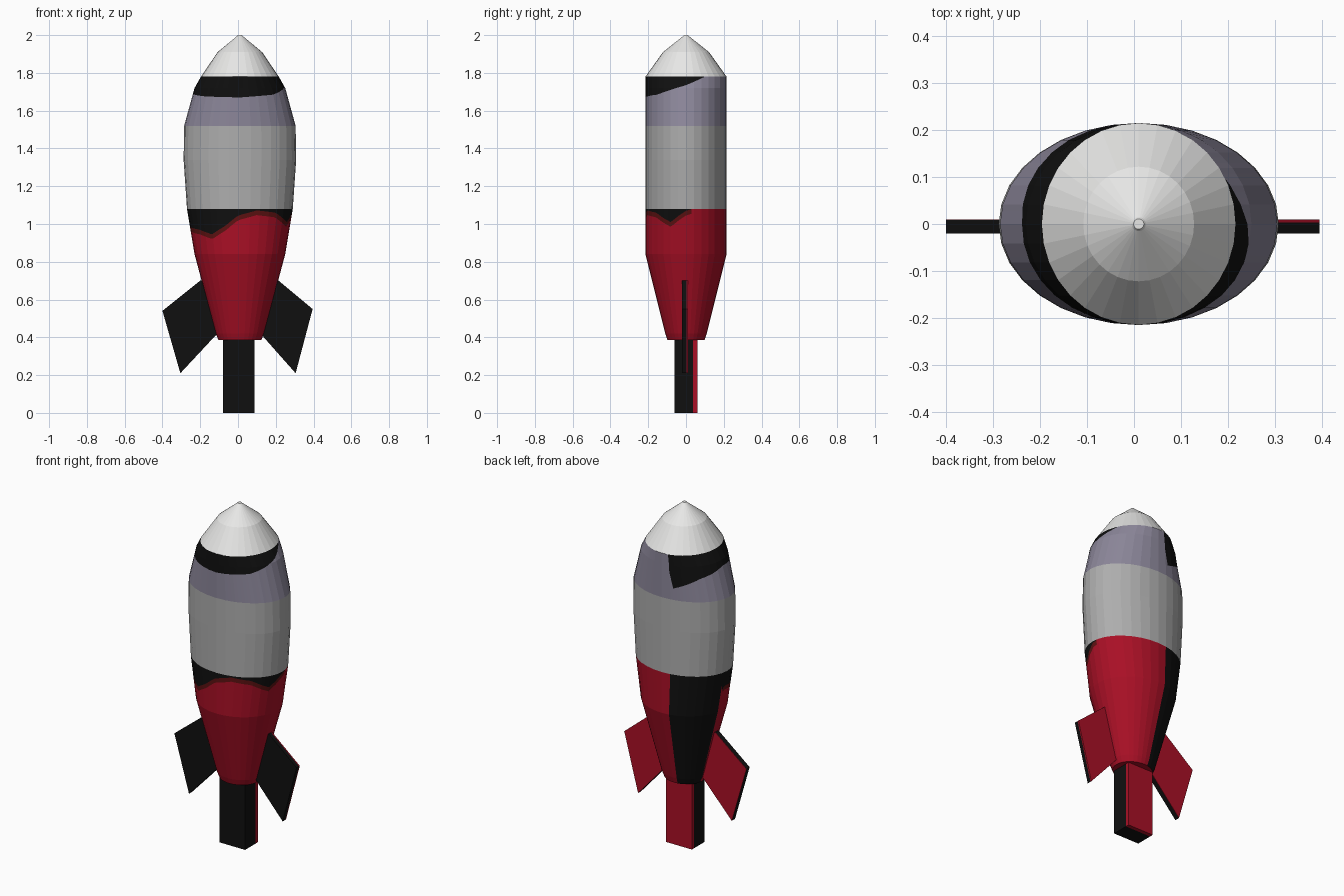
import bpy, bmesh, math

if "Cube" in bpy.data.objects:
    bpy.data.objects.remove(bpy.data.objects["Cube"])

CX = 0.01      # body axis is slightly off centre
SIDES = 32


def material(name, rgb):
    m = bpy.data.materials.new(name)
    m.diffuse_color = (*rgb, 1)
    m.use_nodes = True
    m.node_tree.nodes["Principled BSDF"].inputs["Base Color"].default_value = m.diffuse_color
    return m


RED = material("red", (0.40, 0.005, 0.019))
BLACK = material("black", (0.005, 0.005, 0.005))
MAROON = material("dark_red", (0.11, 0.006, 0.006))
GREY = material("grey", (0.42, 0.42, 0.42))
LILAC = material("lilac_grey", (0.26, 0.24, 0.32))
WHITE = material("white", (0.80, 0.80, 0.79))


def interp(table, t):
    """Linear lookup; each row is (key, value, ...)."""
    if t <= table[0][0]:
        return table[0][1:]
    for a, b in zip(table, table[1:]):
        if t <= b[0]:
            k = (t - a[0]) / (b[0] - a[0])
            return tuple(p + (q - p) * k for p, q in zip(a[1:], b[1:]))
    return table[-1][1:]


def finish(name, bm, mats):
    bmesh.ops.remove_doubles(bm, verts=bm.verts, dist=0.0004)
    bmesh.ops.recalc_face_normals(bm, faces=bm.faces)
    me = bpy.data.meshes.new(name)
    bm.to_mesh(me)
    bm.free()
    for m in mats:
        me.materials.append(m)
    ob = bpy.data.objects.new(name, me)
    bpy.context.collection.objects.link(ob)
    return ob


def shell(name, profile, mats, lines=None, rule=None, sub=1, cap=()):
    """Faceted elliptical shell; paint lines add extra rows, rule picks colours."""
    bm = bmesh.new()
    cols, n = [], SIDES * sub
    corner = [(math.cos(2 * math.pi * i / SIDES), math.sin(2 * math.pi * i / SIDES))
              for i in range(SIDES + 1)]
    for c in range(n):
        i, k = c // sub, (c % sub) / sub
        ux = corner[i][0] * (1 - k) + corner[i + 1][0] * k
        uy = corner[i][1] * (1 - k) + corner[i + 1][1] * k
        zs = [p[0] for p in profile]
        if lines:
            zs = sorted(zs + lines(360 * c / n))
        col = []
        for z in zs:
            rx, ry = interp(profile, z)
            col.append(bm.verts.new((CX + ux * rx, uy * ry, z)))
        cols.append(col)
    for c in range(n):
        a, b = cols[c], cols[(c + 1) % n]
        for j in range(len(a) - 1):
            f = bm.faces.new((a[j], b[j], b[j + 1], a[j + 1]))
            if rule:
                f.material_index = rule(360 * (c + 0.5) / n, f.calc_center_median().z)
    for end in cap:
        bm.faces.new([col[end] for col in cols])
    return finish(name, bm, mats)


def slab(name, outline, layers, mats):
    """Outline in x,z extruded through y layers; the last layer is the back colour."""
    bm = bmesh.new()
    rings = [[bm.verts.new((x, y, z)) for x, z in outline] for y in layers]
    n = len(outline)
    for r, (a, b) in enumerate(zip(rings, rings[1:])):
        for i in range(n):
            bm.faces.new((a[i], a[(i + 1) % n], b[(i + 1) % n], b[i])).material_index = r
    bm.faces.new(rings[0])
    bm.faces.new(rings[-1]).material_index = 1
    return finish(name, bm, mats)


# Lower body: red with a black back panel and a wavy black upper border
SEAM, EDGE = 101.25, 172.5
WAVE = [(0, 1.07), (9, 1.08), (172, 1.08), (173, 0.97), (180, 0.99), (195, 0.98),
        (215, 0.97), (235, 0.945), (253, 0.99), (268, 1.045), (289, 1.072),
        (313, 1.06), (327, 1.03), (338, 1.01), (350, 1.045), (360, 1.07)]


def wave_lines(a):
    w = interp(WAVE, a)[0]
    gap = 0 if 9 <= a <= 172 else 0.025
    return [w, w - gap]


def wave_rule(a, z):
    if SEAM < a < EDGE:
        return 1
    w = interp(WAVE, a)[0]
    if 9 <= a <= SEAM:
        return 0
    return 1 if z > w else 2 if z > w - 0.025 else 0


shell("lower_body", [(0.385, 0.113, 0.098), (0.42, 0.128, 0.110), (0.84, 0.24, 0.215),
                     (1.08, 0.28, 0.215)],
      [RED, BLACK, MAROON], wave_lines, wave_rule, sub=3, cap=(0,))

# Plain grey middle band
shell("middle_body", [(1.08, 0.28, 0.215), (1.34, 0.298, 0.215), (1.52, 0.295, 0.215)], [GREY])

# Upper band: lilac with a black collar that sweeps round from the back
COLLAR = [(0, 1.735), (28, 1.78), (101, 1.78), (101.5, 1.58), (140, 1.65), (180, 1.69),
          (225, 1.675), (270, 1.67), (315, 1.685), (360, 1.735)]
shell("upper_body", [(1.52, 0.295, 0.215), (1.72, 0.24, 0.215), (1.78, 0.206, 0.215)],
      [LILAC, BLACK], lambda a: [interp(COLLAR, a)[0]],
      lambda a, z: int(z > interp(COLLAR, a)[0]), sub=3)

# White nose
shell("nose_cone", [(1.78, 0.206, 0.215), (1.91, 0.118, 0.122), (1.995, 0.015, 0.015),
                    (2.0, 0.011, 0.011)], [WHITE], cap=(-1,))

# Tail fins, black in front and red behind
slab("left_fin", [(-0.16, 0.70), (-0.20, 0.70), (-0.40, 0.54), (-0.305, 0.21), (-0.10, 0.43)],
     (-0.02, 0.008, 0.01), [BLACK, RED])
slab("right_fin", [(0.17, 0.70), (0.215, 0.70), (0.395, 0.55), (0.305, 0.21), (0.11, 0.43)],
     (-0.02, 0.003, 0.01), [BLACK, RED])

# Square tail post
slab("tail_post", [(-0.08, 0), (0.088, 0), (0.088, 0.42), (-0.08, 0.42)],
     (-0.06, 0.038, 0.06), [BLACK, RED])
